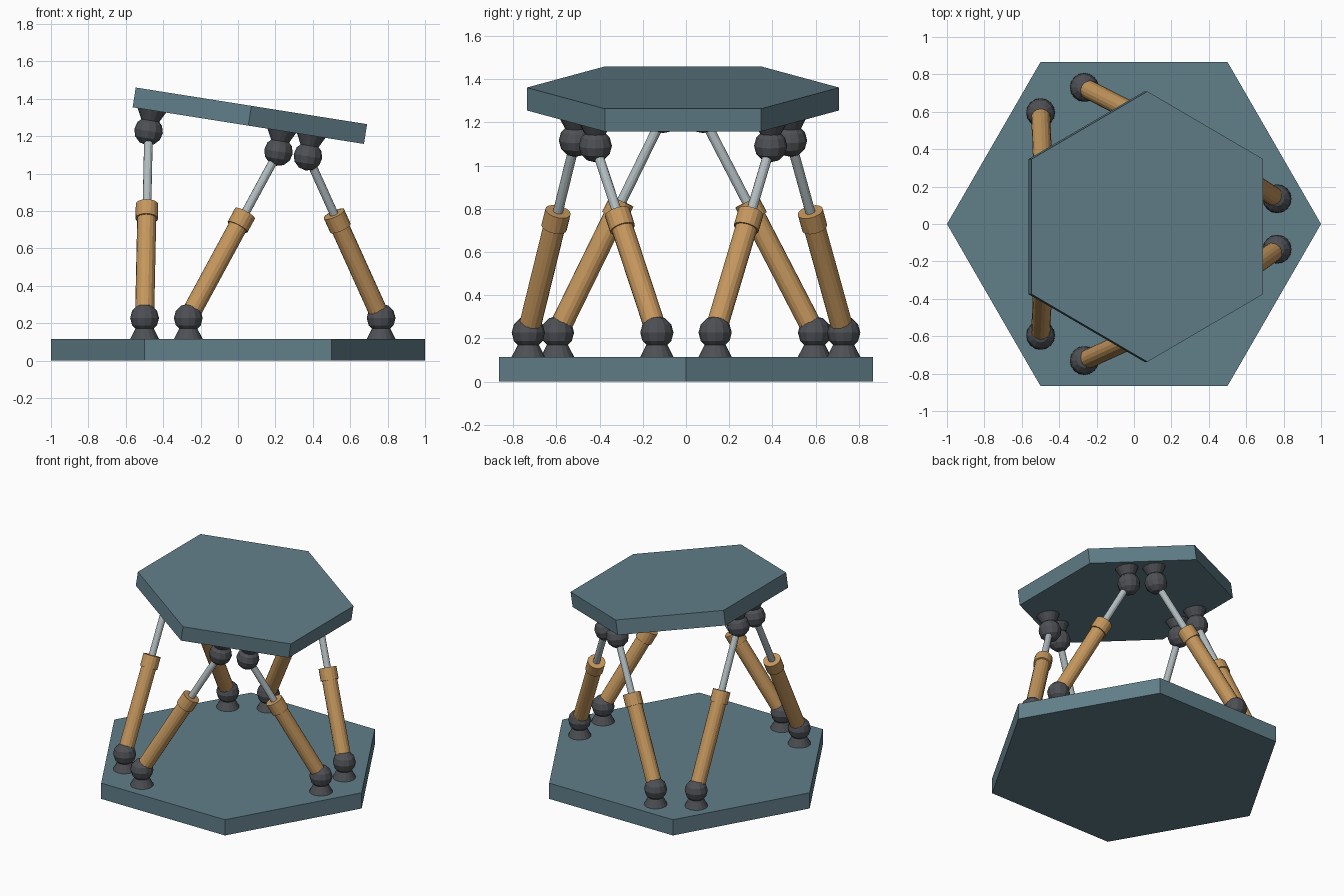
import bpy, bmesh
from math import sin, cos, pi, radians
from mathutils import Matrix, Vector

if "Cube" in bpy.data.objects:
    bpy.data.objects.remove(bpy.data.objects["Cube"])


def material(name, color, metallic=0.0):
    m = bpy.data.materials.new(name)
    m.use_nodes = True
    m.diffuse_color = (*color, 1)
    m.node_tree.nodes["Principled BSDF"].inputs["Base Color"].default_value = (*color, 1)
    return m


SLATE = material("slate blue", (0.12, 0.21, 0.25))
DARK = material("dark grey", (0.075, 0.08, 0.09))
BRASS = material("tan brass", (0.56, 0.31, 0.11))
STEEL = material("light steel", (0.44, 0.50, 0.52))


def lathe(name, profile, sides, mat, matrix, phase=0.0):
    """Closed, flat-faced solid turned from (radius, height) points."""
    bm = bmesh.new()
    rings = []
    for r, z in profile:
        rings.append([bm.verts.new((r * cos(phase + 2 * pi * i / sides),
                                    r * sin(phase + 2 * pi * i / sides), z))
                      for i in range(sides)])
    for low, high in zip(rings, rings[1:]):
        for i in range(sides):
            j = (i + 1) % sides
            bm.faces.new((low[i], low[j], high[j], high[i]))
    bm.faces.new(rings[0][::-1])
    bm.faces.new(rings[-1])
    mesh = bpy.data.meshes.new(name)
    bm.to_mesh(mesh)
    bm.free()
    mesh.materials.append(mat)
    ob = bpy.data.objects.new(name, mesh)
    ob.matrix_world = matrix
    bpy.context.collection.objects.link(ob)
    return ob


def ball(name, radius, matrix):
    bm = bmesh.new()
    bmesh.ops.create_uvsphere(bm, u_segments=12, v_segments=6, radius=radius)
    mesh = bpy.data.meshes.new(name)
    bm.to_mesh(mesh)
    bm.free()
    mesh.materials.append(DARK)
    ob = bpy.data.objects.new(name, mesh)
    ob.matrix_world = matrix
    bpy.context.collection.objects.link(ob)


BASE_TOP = 0.115
BALL_HEIGHT = 0.112
BALL_RADIUS = 0.077

# Hexagonal base and tilted hexagonal platform
lathe("base_plate", [(1, 0), (1, BASE_TOP)], 6, SLATE, Matrix())
tilt = Matrix.Translation((0.055, -0.014, 1.256)) @ Matrix.Rotation(radians(9), 4, 'Y')
lathe("top_platform", [(0.723, 0), (0.723, 0.107)], 6, SLATE, tilt, pi / 2)


def joint(name, frame):
    """Flared foot with a ball on it; returns the ball centre."""
    lathe(name + "_foot", [(BALL_RADIUS, 0), (0.049, 0.055)], 16, DARK, frame)
    centre = frame @ Matrix.Translation((0, 0, BALL_HEIGHT))
    ball(name + "_ball", BALL_RADIUS, centre)
    return centre.translation


def polar(radius, degrees, z=0.0):
    a = radians(degrees)
    return Matrix.Translation((radius * cos(a), radius * sin(a), z))


# Six telescopic legs in three pairs
flip = Matrix.Rotation(pi, 4, 'X')
for pair in range(3):
    for side, label in ((1, "a"), (-1, "b")):
        tag = f"{pair + 1}{label}"
        start = joint("lower_joint_" + tag,
                      polar(0.777, 120 * pair + 10 * side, BASE_TOP))
        end = joint("upper_joint_" + tag,
                    tilt @ polar(0.53, 120 * pair + 50 * side) @ flip)
        axis = end - start
        length = axis.length
        frame = Matrix.Translation(start) @ axis.to_track_quat('Z', 'Y').to_matrix().to_4x4()
        top = 0.3 + 0.34 * length
        lathe("leg_barrel_" + tag, [(0.051, 0.03), (0.051, top - 0.01)], 16, BRASS, frame)
        lathe("leg_collar_" + tag, [(0.06, top - 0.085), (0.06, top)], 16, BRASS, frame)
        lathe("leg_rod_" + tag, [(0.023, top - 0.05), (0.023, length)], 12, STEEL, frame)
